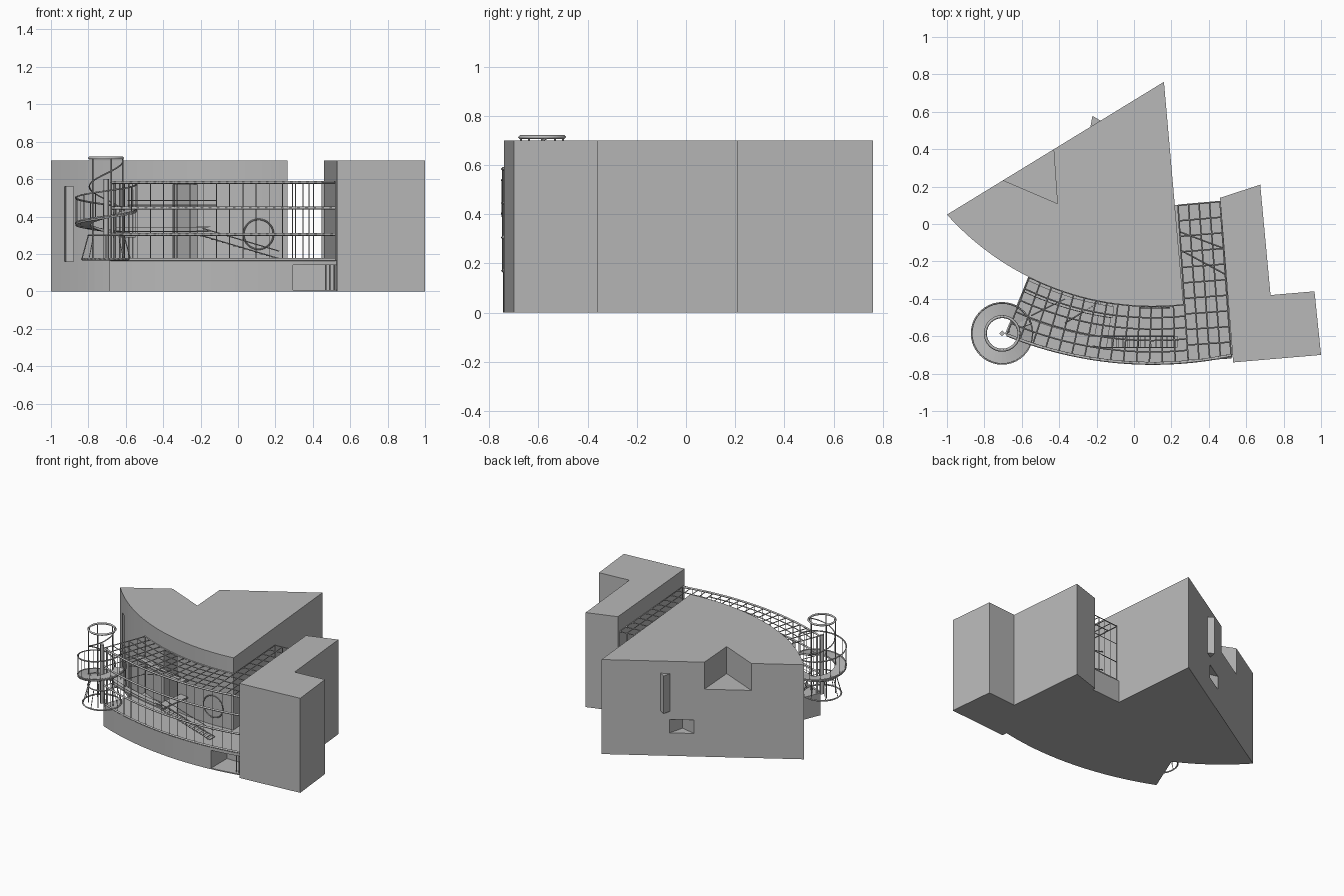
import bpy, bmesh
from math import sin, cos, pi, sqrt
from mathutils import Vector

if "Cube" in bpy.data.objects:
    bpy.data.objects.remove(bpy.data.objects["Cube"])


def material(name, value):
    m = bpy.data.materials.new(name)
    m.use_nodes = True
    colour = (value, value, value, 1)
    m.diffuse_color = colour
    m.node_tree.nodes["Principled BSDF"].inputs["Base Color"].default_value = colour
    return m


GRAY = material("concrete gray", 0.48)


def add(name, data):
    ob = bpy.data.objects.new(name, data)
    bpy.context.collection.objects.link(ob)
    data.materials.append(GRAY)
    return ob


def bake(ob):
    """Replace an object's data by its evaluated mesh."""
    graph = bpy.context.evaluated_depsgraph_get()
    mesh = bpy.data.meshes.new_from_object(ob.evaluated_get(graph))
    name = ob.name
    bpy.data.objects.remove(ob)
    new = bpy.data.objects.new(name, mesh)
    bpy.context.collection.objects.link(new)
    return new


def prism(name, plan, z0, z1):
    """Extrude a plan outline from z0 to z1."""
    bm = bmesh.new()
    face = bm.faces.new([bm.verts.new((x, y, z0)) for x, y in plan])
    top = bmesh.ops.extrude_face_region(bm, geom=[face])["geom"]
    for v in top:
        if isinstance(v, bmesh.types.BMVert):
            v.co.z = z1
    bmesh.ops.recalc_face_normals(bm, faces=bm.faces)
    mesh = bpy.data.meshes.new(name)
    bm.to_mesh(mesh)
    bm.free()
    return add(name, mesh)


def cut(ob, plan, z0, z1):
    """Subtract a prism from an object."""
    cutter = prism("cutter", plan, z0, z1)
    cutter.hide_render = True
    mod = ob.modifiers.new("cut", "BOOLEAN")
    mod.operation = "DIFFERENCE"
    mod.solver = "EXACT"
    mod.object = cutter
    new = bake(ob)
    bpy.data.objects.remove(cutter)
    return new


def pipes(name, paths, r=0.004, closed=False):
    """Square bars along a list of paths."""
    c = bpy.data.curves.new(name, "CURVE")
    c.dimensions = "3D"
    c.bevel_depth = r
    c.bevel_resolution = 0
    c.use_fill_caps = True
    for path in paths:
        s = c.splines.new("POLY")
        s.points.add(len(path) - 1)
        for p, co in zip(s.points, path):
            p.co = (*co, 1)
        s.use_cyclic_u = closed
    return bake(add(name, c))


def inner(x):
    return (x, -0.44 + 1.48 - sqrt(1.48 ** 2 - (x - 0.1) ** 2))


def outer(x):
    return (x, -0.745 + 2.07 - sqrt(2.07 ** 2 - (x - 0.1) ** 2))


def lerp(a, b, t):
    return Vector(a).lerp(Vector(b), t)


def steps(n):
    return [i / n for i in range(n + 1)]


FLOOR, ROOF = 0.165, 0.583

# Main building: straight back and side, curved front
front = [inner(-0.99 + 1.255 * t) for t in steps(28)]
main = prism("main_building", [(-1, 0.05)] + front + [(0.16, 0.76)], 0, 0.7)
main = cut(main, [(-0.73, 0.25), (-0.70, 0.234), (-0.41, 0.11), (-0.43, 0.40), (-0.45, 0.45)], 0.5, 0.8)
main = cut(main, [(-0.37, 0.435), (-0.41, 0.46), (-0.26, 0.56), (-0.23, 0.521), (-0.26, 0.41)], 0.17, 0.27)
main = cut(main, [(-0.94, -0.06), (-0.92, 0.0), (-0.88, 0.0), (-0.88, -0.12)], 0.16, 0.56)
main = cut(main, [(-0.35, -0.42), (-0.34, -0.2), (-0.19, -0.45)], FLOOR, 0.57)

# Side building with its L shaped plan
prism("side_building", [(0.46, 0.14), (0.675, 0.21), (0.73, -0.38), (0.965, -0.36),
                        (1.0, -0.70), (0.53, -0.74)], 0, 0.7)

# Projecting slot window on the back wall
prism("back_fin", [(-0.235, 0.51), (-0.222, 0.578), (-0.175, 0.55)], 0.33, 0.61)

# Terrace base with the entry recess
plan = [outer(-0.69 + 1.22 * t) for t in steps(20)] + [(0.47, 0.12), (0.2, 0.1)]
plan += [(x, y + 0.015) for x, y in (inner(0.24 - 0.8 * t) for t in steps(16))]
base = prism("terrace_base", plan, 0, FLOOR)
base = cut(base, [(0.295, -0.8), (0.295, -0.55), (0.6, -0.55), (0.6, -0.8)], 0.008, 0.14)
pipes("entry_frame", [[(x, -0.69, 0), (x, -0.69, 0.14)] for x in (0.47, 0.49, 0.515)])


# Curved hall roof grid and glazing bars
def hall(u, v, z):
    p = lerp(inner(-0.56 + 0.83 * u), outer(-0.68 + 0.97 * u), v)
    return (p.x, p.y, z)


def corridor(u, v, z):
    a = lerp((0.235, 0.1), (0.46, 0.12), u)
    b = lerp((0.29, -0.73), (0.52, -0.715), u)
    p = a.lerp(b, v)
    return (p.x, p.y, z)


pipes("hall_roof_rings", [[hall(u, v, ROOF) for u in steps(24)] for v in steps(5)])
pipes("hall_roof_ribs", [[hall(u, v, ROOF) for v in steps(1)] for u in steps(14)])
pipes("corridor_roof_rails", [[corridor(u, v, ROOF) for v in steps(1)] for u in steps(4)])
pipes("corridor_roof_ribs", [[corridor(u, v, ROOF) for u in steps(1)] for v in steps(10)])
levels = (FLOOR + 0.005, 0.305, 0.445, ROOF)
pipes("facade_rails", [[outer(-0.68 + 1.2 * t) + (z,) for t in steps(28)] for z in levels], 0.008)
pipes("facade_posts", [[outer(-0.68 + 1.2 * t) + (z,) for z in (FLOOR, ROOF)] for t in steps(17)], 0.0025)
pipes("hall_end_frame", [[hall(0, v, z) for v in steps(1)] for z in levels[1:]]
      + [[hall(0, v, z) for z in (FLOOR, ROOF)] for v in steps(5)], 0.003)
pipes("corridor_end_frame", [[corridor(u, 0, z) for u in steps(1)] for z in levels]
      + [[corridor(u, 0, z) for z in (FLOOR, ROOF)] for u in steps(4)], 0.003)

# Interior galleries with handrails
for name, u0, u1, v0, v1, z in (("lower_gallery", 0.0, 0.53, 0.62, 0.8, 0.295),
                                ("stair_landing", 0.46, 0.54, 0.0, 0.78, 0.297),
                                ("upper_gallery", 0.0, 0.55, 0.05, 0.25, 0.437)):
    edge = [hall(u0 + (u1 - u0) * t, v0, z)[:2] for t in steps(10)]
    edge += [hall(u1 - (u1 - u0) * t, v1, z)[:2] for t in steps(10)]
    prism(name, edge, z, z + 0.01)
    pipes(name + "_handrail", [[hall(u0 + (u1 - u0) * t, v1, z + h) for t in steps(10)]
                               for h in (0.025, 0.048)], 0.002)

# Straight stair from the landing to the floor
top, foot = Vector((-0.19, -0.63, 0.297)), Vector((0.22, -0.63, 0.175))
pipes("stair_stringers", [[p + Vector((0, d, h)) for p in (top, foot)]
                          for d in (-0.03, 0.03) for h in (0, 0.04)], 0.003)
for t in steps(14):
    p = top.lerp(foot, t)
    prism("stair_tread", [(p.x + a, p.y + b) for a, b in
                          ((-0.012, -0.03), (0.012, -0.03), (0.012, 0.03), (-0.012, 0.03))],
          p.z - 0.004, p.z)

# Diagonal bracing bridges in the corridor and hall
pipes("corridor_braces", [[(0.24, -0.04, z), (0.48, -0.13, z)] for z in (0.305, 0.445)]
      + [[(0.25, -0.14, z), (0.49, -0.27, z)] for z in (0.305, 0.445)])
pipes("hall_braces", [[(-0.55, -0.49, 0.445), (-0.37, -0.4, 0.445)],
                      [(-0.37, -0.53, 0.445), (-0.19, -0.42, 0.445)]])

# Round frame on the hall wall
pipes("round_frame", [[(0.11 + 0.08 * cos(a * 2 * pi), -0.448, 0.305 + 0.08 * sin(a * 2 * pi))
                       for a in steps(32)[:-1]]], 0.004, True)


# Spiral stair tower
def polar(r, t, z):
    a = 2 * pi * t
    return (-0.705 + r * cos(a), -0.585 + r * sin(a), z)


def ring(name, r, z, thick):
    pipes(name, [[polar(r, t, z) for t in steps(32)[:-1]]], thick, True)


ring("tower_top_ring", 0.09, 0.713, 0.008)
ring("tower_foot_ring", 0.13, 0.172, 0.006)
ring("tower_mid_ring", 0.095, 0.3, 0.005)
pipes("tower_legs", [[polar(0.13, t, 0.172), polar(0.095, t, 0.3)] for t in steps(8)[:-1]], 0.003)
pipes("tower_posts", [[polar(0.09, t, 0.17), polar(0.09, t, 0.713)] for t in steps(5)[:-1]], 0.004)
pipes("tower_column", [[polar(0, 0, FLOOR), polar(0, 0, 0.6)]], 0.015)
pipes("hall_corner_post", [[(-0.67, -0.575, FLOOR), (-0.67, -0.575, ROOF)]], 0.008)

bm = bmesh.new()
rows = [[bm.verts.new(polar(r, t + 0.05, 0.3 + 0.145 * t)) for r in (0.085, 0.165)] for t in steps(40)]
for a, b in zip(rows, rows[1:]):
    bm.faces.new((a[0], a[1], b[1], b[0]))
mesh = bpy.data.meshes.new("spiral_ramp")
bm.to_mesh(mesh)
bm.free()
ramp = add("spiral_ramp", mesh)
ramp.modifiers.new("thickness", "SOLIDIFY").thickness = 0.012
bake(ramp)
pipes("spiral_handrail", [[polar(0.163, t + 0.05, 0.3 + 0.145 * t + h) for t in steps(40)]
                          for h in (0.0, 0.135)], 0.005)
pipes("spiral_balusters", [[polar(0.163, t + 0.05, 0.3 + 0.145 * t + h) for h in (0, 0.135)]
                           for t in steps(14)], 0.002)
pipes("inner_helix", [[polar(0.09, t + 0.05, 0.435 + 0.278 * t) for t in steps(40)]], 0.004)
